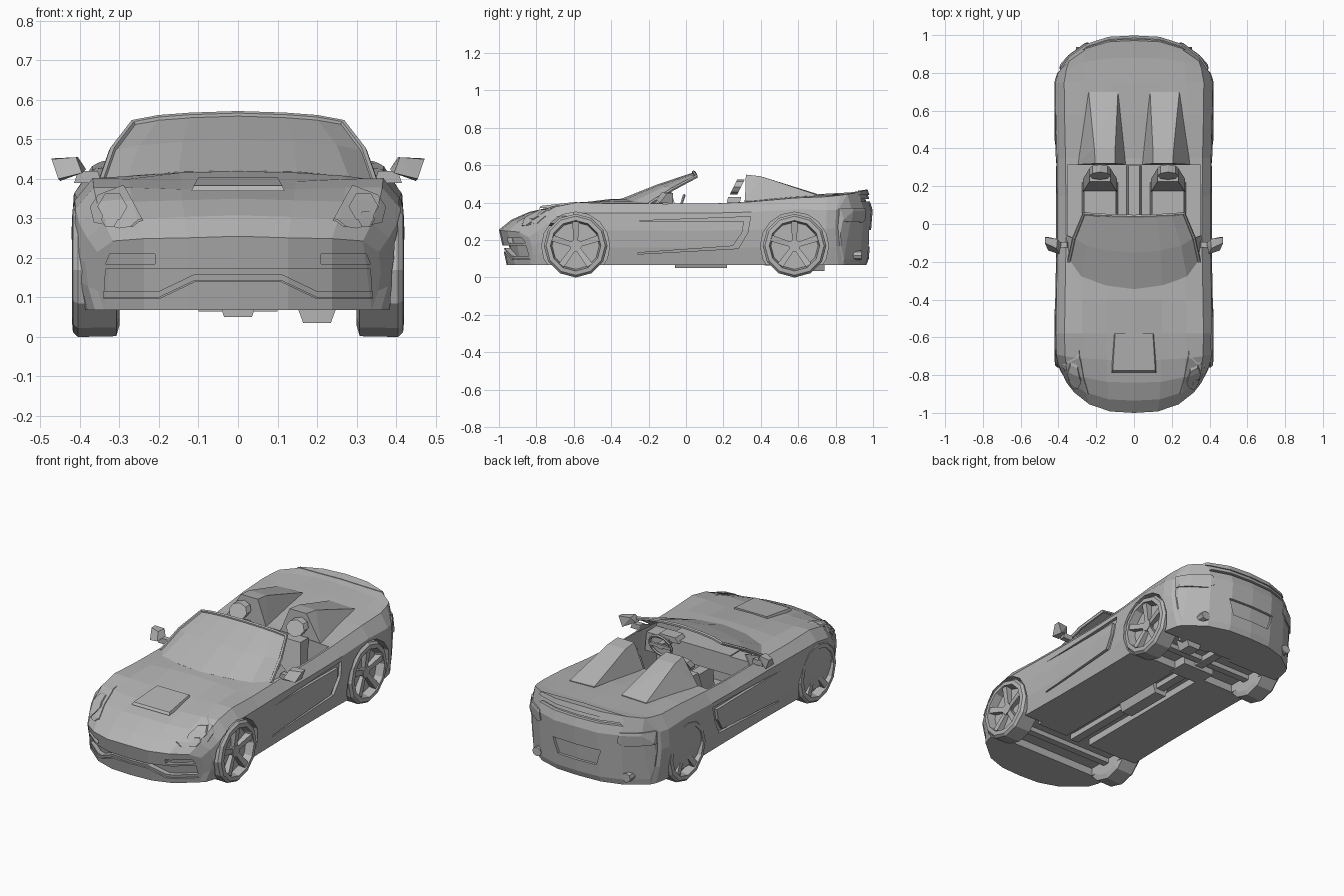
import bpy, bmesh, math
from mathutils import Matrix, Vector

if "Cube" in bpy.data.objects:
    bpy.data.objects.remove(bpy.data.objects["Cube"])

GREY = bpy.data.materials.new("silver grey")
GREY.diffuse_color = (0.46, 0.46, 0.46, 1)
GREY.use_nodes = True
GREY.node_tree.nodes["Principled BSDF"].inputs["Base Color"].default_value = GREY.diffuse_color


def add(name, bm, mirror=False):
    if mirror:
        g = bmesh.ops.duplicate(bm, geom=bm.verts[:] + bm.edges[:] + bm.faces[:])["geom"]
        for v in [e for e in g if isinstance(e, bmesh.types.BMVert)]:
            v.co.x *= -1
    bmesh.ops.recalc_face_normals(bm, faces=bm.faces[:])
    me = bpy.data.meshes.new(name)
    bm.to_mesh(me)
    bm.free()
    me.materials.append(GREY)
    ob = bpy.data.objects.new(name, me)
    bpy.context.collection.objects.link(ob)
    return ob


def hulls(name, groups, mirror=False):
    bm = bmesh.new()
    for pts in groups:
        vs = [bm.verts.new(p) for p in pts]
        r = bmesh.ops.convex_hull(bm, input=vs)
        bad = {e for e in r["geom_interior"] + r["geom_unused"] if isinstance(e, bmesh.types.BMVert)}
        bmesh.ops.delete(bm, geom=list(bad), context='VERTS')
    bmesh.ops.dissolve_limit(bm, angle_limit=0.01, verts=bm.verts[:], edges=bm.edges[:])
    return add(name, bm, mirror)


def box(x0, x1, y0, y1, z0, z1, tx=0, ty=0):
    # eight corners; the top is pulled in by tx and moved back by ty
    return [(x, y, z0) for x in (x0, x1) for y in (y0, y1)] + \
           [(x, y + ty, z1) for x in (x0 + tx, x1 - tx) for y in (y0, y1)]


def prism(name, pts, axis, lo, hi, mirror=False):
    put = {'x': lambda a, b, h: (h, a, b), 'y': lambda a, b, h: (a, h, b),
           'z': lambda a, b, h: (a, b, h)}[axis]
    bm = bmesh.new()
    A = [bm.verts.new(put(a, b, lo)) for a, b in pts]
    B = [bm.verts.new(put(a, b, hi)) for a, b in pts]
    bm.faces.new(A)
    bm.faces.new(B[::-1])
    for i in range(len(pts)):
        j = (i + 1) % len(pts)
        bm.faces.new((A[i], A[j], B[j], B[i]))
    return add(name, bm, mirror)


def boolean(ob, cutter, op):
    m = ob.modifiers.new("cut", 'BOOLEAN')
    m.operation, m.solver, m.object = op, 'EXACT', cutter
    me = bpy.data.meshes.new_from_object(ob.evaluated_get(bpy.context.evaluated_depsgraph_get()))
    ob.modifiers.clear()
    ob.data = me
    bpy.data.objects.remove(cutter)


def body_copy(M):
    ob = bpy.data.objects.new("body_copy", body.data.copy())
    ob.data.transform(M)
    bpy.context.collection.objects.link(ob)
    return ob


def panel(pr, M):      # plate that follows the body surface
    boolean(pr, body_copy(M), 'INTERSECT')


def recess(pr, M):     # shallow pocket that follows the body surface
    boolean(pr, body_copy(M), 'DIFFERENCE')
    boolean(body, pr, 'DIFFERENCE')


def move(y, z=0, sx=1):
    return Matrix.Translation((0, y, z)) @ Matrix.Diagonal((sx, 1, 1, 1))


# body: stations of (y, edge sweep, half width, centre z, fender z, shoulder z)
ST = [(-1.0, .155, .36, .255, .243, .215), (-.935, .15, .385, .308, .288, .25),
      (-.84, .10, .405, .350, .335, .285), (-.72, .03, .415, .378, .378, .325),
      (-.58, 0, .418, .398, .402, .345), (-.40, 0, .415, .42, .395, .345),
      (-.15, 0, .41, .425, .395, .345), (.15, 0, .41, .41, .395, .345),
      (.35, 0, .412, .415, .405, .35), (.58, 0, .418, .437, .425, .365),
      (.75, 0, .42, .448, .432, .36), (.88, -.08, .405, .455, .44, .36),
      (.965, -.15, .39, .467, .445, .37), (.998, -.16, .39, .36, .355, .31)]
bm = bmesh.new()
rings = []
for k, (yc, bend, w, zc, zf, zs) in enumerate(ST):
    last = len(ST) - 1
    zb = .1 if k == last else .068
    rake = .22 if k == 0 else -.08 if k == last else 0
    half = [(0, zc), (.35, zc - .004), (.66, (zc + zf) / 2), (.88, zf), (.99, zs),
            (1.005, zb + (zs - zb) * .66), (.985, zb + (zs - zb) * .33),
            (.94, zb), (.66, zb), (.35, zb), (0, zb)]
    full = half + [(-x, z) for x, z in half[9:0:-1]]
    rings.append([bm.verts.new((x * w, yc + bend * abs(x) ** 3 + rake * (zc - z), z)) for x, z in full])
for a, b in zip(rings, rings[1:]):
    for i in range(20):
        bm.faces.new((a[i], a[(i + 1) % 20], b[(i + 1) % 20], b[i]))
for r in (rings[0], rings[-1]):
    for idx in ((0, 1, 9, 10), (1, 2, 8, 9), (2, 3, 7, 8), (3, 4, 5, 6, 7)):
        for s in (1, -1):
            bm.faces.new([r[(s * i) % 20] for i in idx])
body = add("body", bm)

# plates that lie on the body: head lamps, tail lamps, lower front bar
panel(prism("headlight_cover", [(.235, .285), (.30, .275), (.365, .29), (.375, .33), (.355, .36),
                                (.29, .385), (.275, .36)], 'y', -.9, -.6, True), move(-.003, .003))
for nm, cx, cz, r in (("main_lamp", .318, .33, .038), ("small_lamp", .325, .298, .022)):
    panel(prism(nm, [(cx + r * math.cos(i * math.pi / 3), cz + r * math.sin(i * math.pi / 3))
                     for i in range(6)], 'y', -.9, -.62, True), move(-.010, .008))
panel(prism("tail_lamp", [(.24, .315), (.27, .295), (.43, .30), (.43, .37), (.25, .372)],
            'y', .82, 1.1, True), move(.006, 0, 1.012))
bar = [(-.34, .10), (-.2, .10), (-.11, .143), (.11, .143), (.2, .10), (.34, .10)]
panel(prism("lower_grille_bar", bar + [(x, z + .016) for x, z in bar[::-1]], 'y', -1.1, -.78), move(.006))
panel(prism("tail_lip", [(-.30, .44), (.30, .44), (.30, .5), (-.30, .5)], 'y', .92, 1.1), move(.006, .004))

# pockets: grille, corner intakes, side scoop, number plate, tail slit
recess(prism("c", [(-.34, .097), (-.2, .097), (-.11, .14), (.11, .14), (.2, .097), (.34, .097),
                   (.335, .172), (-.335, .172)], 'y', -1.1, -.72), move(.035))
recess(prism("c", [(.21, .185), (.335, .185), (.325, .21), (.21, .21)], 'y', -1.1, -.72, True), move(.025))
recess(prism("c", [(-.26, .303), (.345, .325), (.33, .24), (.28, .155), (-.26, .125), (-.26, .132),
                   (.25, .168), (.30, .24), (.31, .30)], 'x', .3, .5, True), move(0, 0, .96))
recess(prism("c", [(-.15, .255), (.15, .255), (.12, .165), (-.12, .165)], 'y', .85, 1.1), move(-.015))
recess(prism("c", [(-.26, .405), (.26, .405), (.24, .42), (-.24, .42)], 'y', .85, 1.1), move(-.02))

# wheel arches, axle channels, cockpit opening and floor tunnel
WHEELS = (-.59, .58)
for wy in WHEELS:
    boolean(body, prism("c", [(wy + .182 * math.cos(i * math.pi / 8), .168 + .182 * math.sin(i * math.pi / 8))
                              for i in range(16)], 'x', .275, .55, True), 'DIFFERENCE')
    boolean(body, prism("c", [(-.3, wy - .12), (.3, wy - .12), (.3, wy + .12), (-.3, wy + .12)],
                        'z', 0, .112), 'DIFFERENCE')
boolean(body, prism("c", [(-.352, .312), (.352, .312), (.35, -.1), (.325, -.2), (.22, -.28),
                          (-.22, -.28), (-.325, -.2), (-.35, -.1)], 'z', .135, .7), 'DIFFERENCE')
boolean(body, prism("c", [(-.08, -.52), (.08, -.52), (.08, .72), (-.08, .72)], 'z', 0, .108), 'DIFFERENCE')

# wheels: spun tyre profile (radius, x), five spokes, hub
PROF = [(0, .30), (.14, .30), (.168, .308), (.17, .405), (.158, .418), (.135, .42), (.126, .375), (0, .375)]
N = 12
for nm, wy in zip(("front", "rear"), WHEELS):
    def at(r, a, x):
        return (x, wy + r * math.sin(a), .17 - r * math.cos(a))
    bm = bmesh.new()
    rr = [[bm.verts.new(at(r, i * math.tau / N, x)) for i in range(N)] for r, x in PROF]
    for a, b in zip(rr, rr[1:]):
        for i in range(N):
            j = (i + 1) % N
            bm.faces.new((a[i], a[j], b[j], b[i]))
    bmesh.ops.remove_doubles(bm, verts=bm.verts[:], dist=1e-5)
    add(nm + "_tyres", bm, True)
    sp = []
    for i in range(5):
        t = math.pi + i * math.tau / 5
        sp.append([at(r, t + d, x) for r, da, x1 in ((.025, .55, .398), (.13, .13, .415))
                   for d in (-da, da) for x in (.378, x1)])
    sp.append([at(.032, i * math.tau / 10, x) for i in range(10) for x in (.375, .402)])
    hulls(nm + "_spokes", sp, True)

# windscreen: curved sheet with a frame
low = [(0, -.345, .421), (.15, -.325, .418), (.28, -.28, .407), (.345, -.2, .392)]
top = [(0, .04, .562), (.12, .044, .558), (.2, .048, .552), (.265, .055, .54)]
sides = lambda row: [(-x, y, z) for x, y, z in row[:0:-1]] + row
bulge = [tuple((Vector(a) + Vector(b)) / 2 + Vector((.012 * a[0] / .345, 0, .006))) for a, b in zip(low, top)]
bm = bmesh.new()
rows = [[bm.verts.new(p) for p in sides(r)] for r in (low, bulge, top)]
for a, b in zip(rows, rows[1:]):
    for i in range(6):
        bm.faces.new((a[i], a[i + 1], b[i + 1], b[i]))
glass = add("windscreen", bm)
glass.modifiers.new("thick", 'SOLIDIFY').thickness = .004


def tube(name, pts, r, closed=False):
    cu = bpy.data.curves.new(name, 'CURVE')
    cu.dimensions, cu.bevel_depth, cu.bevel_resolution, cu.use_fill_caps = '3D', r, 1, True
    s = cu.splines.new('POLY')
    s.points.add(len(pts) - 1)
    s.use_cyclic_u = closed
    for p, q in zip(s.points, pts):
        p.co = (*q, 1)
    tmp = bpy.data.objects.new(name, cu)
    bpy.context.collection.objects.link(tmp)
    me = bpy.data.meshes.new_from_object(tmp.evaluated_get(bpy.context.evaluated_depsgraph_get()))
    bpy.data.objects.remove(tmp)
    bm = bmesh.new()
    bm.from_mesh(me)
    for f in bm.faces:
        f.smooth = False
        f.material_index = 0
    return add(name, bm)


flip = lambda p: (-p[0], p[1], p[2])
tube("windscreen_frame", [flip(low[3]), flip(bulge[3])] + sides(top) + [bulge[3], low[3]], .010)
hulls("quarter_windows", [[(x, y, z) for x0, y, z in ((.335, -.2, .39), (.352, -.06, .395), (.315, -.075, .445))
                           for x in (x0, x0 + .008)]], True)

# hood scoop with an open front: top plate, side walls and floor
hulls("hood_scoop", [
    [(s * x, y, z) for s in (1, -1) for x, y, z in
     ((.118, -.785, .370), (.112, -.775, .383), (.10, -.58, .405), (.11, -.58, .38))],
    [(s * x, y, z) for s in (1, -1) for x, y, z in
     ((.13, -.80, .345), (.10, -.805, .352), (.11, -.72, .345), (.11, -.72, .37))]])

# twin humps behind the seats
hulls("rear_humps", [[(.04, .315, .40), (.30, .315, .40), (.10, .32, .55), (.205, .32, .55),
                      (.10, .40, .541), (.21, .40, .541), (.085, .70, .447), (.24, .70, .442),
                      (.085, .70, .42), (.24, .70, .42)]], True)

# mirrors
hulls("mirrors", [[(.395, -.16, .415), (.455, -.14, .40), (.472, -.10, .45), (.41, -.13, .455),
                   (.385, -.10, .425), (.45, -.07, .395), (.472, -.07, .452), (.405, -.08, .455)],
                  box(.345, .415, -.125, -.095, .39, .42, .01)], True)

# cabin: seats, console, dashboard, steering wheel
ring = [(math.cos(i * math.tau / 8), math.sin(i * math.tau / 8)) for i in range(8)]
hulls("seats", [box(.085, .275, .0, .22, .135, .215, .01),
                box(.09, .27, .17, .24, .19, .43, .035, .055),
                [(.18 + .056 * c, y + .02 * s, .485 + .04 * s) for c, s in ring for y in (.255, .295)]], True)
hulls("console", [box(-.04, .04, -.2, .31, .13, .25, .01), box(-.012, .012, -.01, .015, .25, .30)])
hulls("dashboard", [box(-.335, .335, -.2, -.11, .28, .385, .01), box(-.22, .22, -.285, -.11, .28, .39, .02),
                    box(.11, .25, -.16, -.09, .38, .41, .02)])
tube("steering_wheel", [(.18 + .068 * math.cos(a), -.03 + .02 * math.sin(a), .375 + .063 * math.sin(a))
                        for a in [i * math.tau / 12 for i in range(12)]], .008, True)
hulls("steering_spokes", [box(.115, .245, -.037, -.023, .367, .383), box(.165, .195, -.11, -.025, .36, .39)])

# underside: gearbox, drive shaft, silencer, axles, tail pipes
hulls("underbody", [box(-.035, .035, -.06, .22, .05, .11, -.02), box(-.025, .025, -.50, .70, .078, .11),
                    box(.165, .235, .66, .74, .035, .09, -.02), box(-.10, .10, .42, .54, .065, .115)])
hulls("axles", [box(-.31, .31, y - .02, y + .02, .085, .12) for y in WHEELS])
hulls("tail_pipes", [[(.28 + .028 * c, y, .118 + .025 * s) for c, s in ring for y in (.84, .938)]], True)
